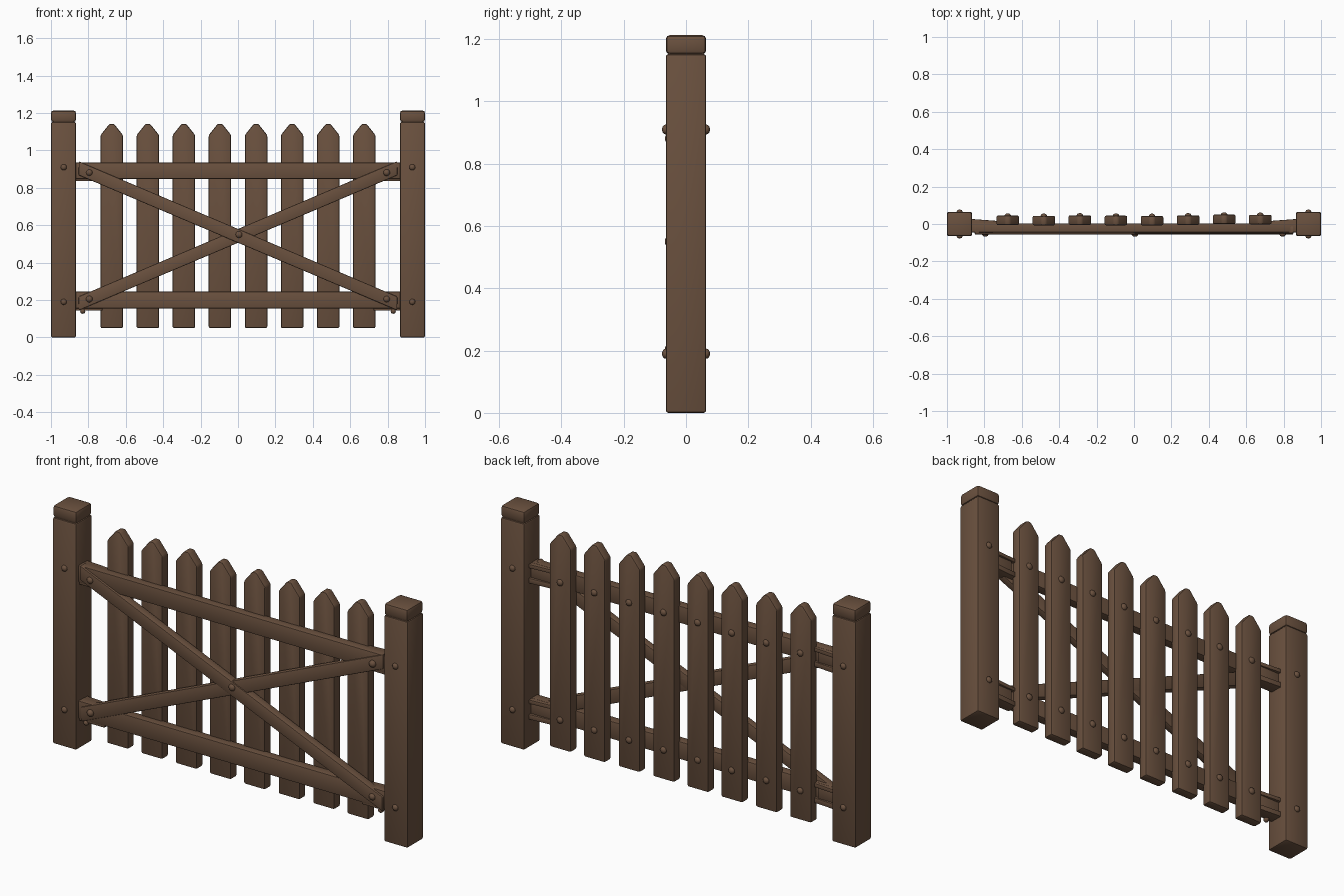
import bpy, bmesh, math, random
from mathutils import Matrix, Vector

if "Cube" in bpy.data.objects:
    bpy.data.objects.remove(bpy.data.objects["Cube"])

random.seed(4)


def material(name, col):
    m = bpy.data.materials.new(name)
    m.diffuse_color = (*col, 1)
    m.use_nodes = True
    m.node_tree.nodes["Principled BSDF"].inputs["Base Color"].default_value = m.diffuse_color
    return m


WOOD = material("brown_wood", (0.145, 0.082, 0.049))


def finish(bm, name, bevel=0.0, segs=2, mat=WOOD):
    bmesh.ops.recalc_face_normals(bm, faces=bm.faces)
    if bevel:
        bmesh.ops.bevel(bm, geom=list(bm.edges), offset=bevel, segments=segs,
                        profile=0.5, affect='EDGES', clamp_overlap=True)
    me = bpy.data.meshes.new(name)
    bm.to_mesh(me)
    bm.free()
    ob = bpy.data.objects.new(name, me)
    bpy.context.collection.objects.link(ob)
    me.materials.append(mat)
    bpy.context.view_layer.objects.active = ob
    ob.select_set(True)
    bpy.ops.object.shade_smooth_by_angle(angle=math.radians(35))
    ob.select_set(False)
    return ob


def box(name, x, y, z, bevel=0.006, mat=WOOD):
    # x, y, z are (low, high) ranges
    bm = bmesh.new()
    bmesh.ops.create_cube(bm, size=1)
    for v in bm.verts:
        v.co = Vector([r[0] + (c + 0.5) * (r[1] - r[0]) for c, r in zip(v.co, (x, y, z))])
    return finish(bm, name, bevel, mat=mat)


def prism(name, pts, place, depth, bevel):
    # extrude a closed outline; place(a, b, t) maps it into space
    bm = bmesh.new()
    lo = [bm.verts.new(place(a, b, depth[0])) for a, b in pts]
    hi = [bm.verts.new(place(a, b, depth[1])) for a, b in pts]
    bm.faces.new(lo)
    bm.faces.new(hi)
    n = len(pts)
    for i in range(n):
        bm.faces.new((lo[i], lo[(i + 1) % n], hi[(i + 1) % n], hi[i]))
    return finish(bm, name, bevel)


def bolt(name, x, y, z, side, r=0.016, h=0.012):
    # low domed head standing on the surface at y, facing side (-1 front, 1 back)
    bm = bmesh.new()
    bmesh.ops.create_uvsphere(bm, u_segments=12, v_segments=8, radius=1)
    bmesh.ops.transform(bm, verts=bm.verts, matrix=Matrix.Translation((x, y, z)) @
                        Matrix.Rotation(-side * math.pi / 2, 4, 'X') @
                        Matrix.Diagonal((r, r, h, 1)))
    return finish(bm, name)


# posts with a grooved cap, bolts front and back
for s, label in ((-1, "left"), (1, "right")):
    xs = (s * 0.933 - 0.067, s * 0.933 + 0.067)
    box(label + "_post", xs, (-0.065, 0.065), (0, 1.152), 0.009)
    box(label + "_post_neck", (xs[0] + 0.007, xs[1] - 0.007), (-0.058, 0.058), (1.13, 1.18), 0)
    box(label + "_post_cap", xs, (-0.065, 0.065), (1.152, 1.213), 0.013)
    for z in (0.19, 0.91):
        bolt(label + "_post_bolt_front", s * 0.932, -0.065, z, -1)
        bolt(label + "_post_bolt_back", s * 0.932, 0.065, z, 1)

# horizontal rails with channel-shaped tapering ends behind
for label, z0, z1 in (("lower", 0.155, 0.245), ("upper", 0.848, 0.935)):
    box(label + "_rail", (-0.88, 0.88), (-0.045, 0.004), (z0, z1), 0.005)
    for s in (-1, 1):
        outline = [(s * 0.885, -0.04), (s * 0.885, 0.028), (s * 0.725, 0.016), (s * 0.725, -0.04)]
        for a, b in ((z0 - 0.012, z0 + 0.014), (z1 - 0.022, z1 - 0.002)):
            prism(label + "_rail_end", outline, lambda x, y, t: Vector((x, y, t)), (a, b), 0.003)
        box(label + "_rail_tongue", sorted((s * 0.885, s * 0.75)), (-0.03, 0.012),
            (z0 + 0.01, z1 - 0.015), 0.003)

# pointed pickets, bolted from the back
for i in range(8):
    x = -0.675 + i * 1.35 / 7
    w = 0.06
    top = 1.142
    out = [(-w, 0.05), (w, 0.05), (w, 1.082), (0.012, top), (-0.012, top), (-w, 1.082)]
    y0 = random.uniform(-0.008, 0.0)
    y1 = y0 + 0.051
    ob = prism("picket", out, lambda a, b, t: Vector((x + a, t, b)), (y0, y1), 0.008)
    for z in (0.2, 0.9):
        bolt("picket_bolt", x, y1, z, 1, 0.017, 0.012)

# crossed diagonal braces on the front
for s, label in ((-1, "falling"), (1, "rising")):
    d = Vector((1.59, 0, s * 0.675)).normalized()
    up = Vector((-d.z, 0, d.x))
    c = Vector((0, 0, 0.543))
    ln, hw = 0.925, 0.034
    sh = hw * s * 0.42
    out = [(-ln - sh, -hw), (ln - sh, -hw), (ln + sh, hw), (-ln + sh, hw)]
    prism(label + "_brace", out, lambda a, b, t: c + d * a + up * b + Vector((0, t, 0)),
          (-0.053 + 0.003 * s, -0.012), 0.005)
    for e in (-1, 1):
        bolt("brace_bolt", e * 0.795, -0.052, 0.543 + e * s * 0.338, -1, 0.018, 0.016)
bolt("centre_brace_bolt", 0.005, -0.055, 0.55, -1, 0.018, 0.013)

# small pegs under the lower rail ends
for s in (-1, 1):
    bolt("lower_peg", s * 0.83, -0.035, 0.14, -1, 0.014, 0.014)
